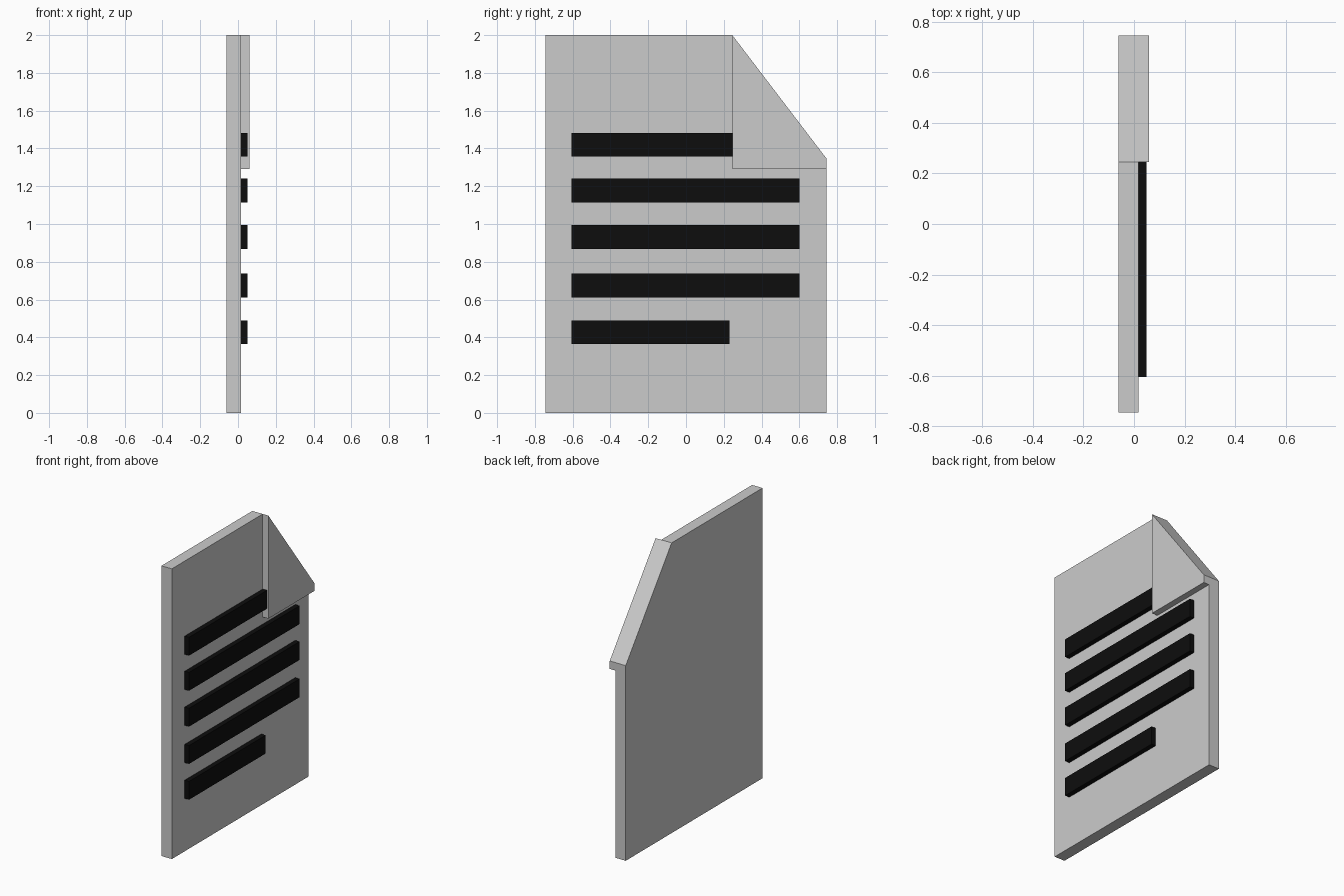
import bpy
import bmesh

cube = bpy.data.objects.get("Cube")
if cube:
    bpy.data.objects.remove(cube, do_unlink=True)


def material(name, rgb):
    m = bpy.data.materials.new(name)
    m.use_nodes = True
    color = (*rgb, 1.0)
    m.diffuse_color = color
    bsdf = next(n for n in m.node_tree.nodes if n.type == "BSDF_PRINCIPLED")
    bsdf.inputs["Base Color"].default_value = color
    return m


def slab(name, outline, x0, x1, mat):
    """Extrude a (y, z) outline from x0 to x1."""
    bm = bmesh.new()
    face = bm.faces.new([bm.verts.new((x0, y, z)) for y, z in outline])
    ext = bmesh.ops.extrude_face_region(bm, geom=[face], use_keep_orig=True)
    moved = [v for v in ext["geom"] if isinstance(v, bmesh.types.BMVert)]
    bmesh.ops.translate(bm, verts=moved, vec=(x1 - x0, 0, 0))
    bmesh.ops.recalc_face_normals(bm, faces=bm.faces)
    mesh = bpy.data.meshes.new(name)
    bm.to_mesh(mesh)
    bm.free()
    mesh.materials.append(mat)
    obj = bpy.data.objects.new(name, mesh)
    bpy.context.collection.objects.link(obj)
    return obj


paper = material("paper_grey", (0.6, 0.6, 0.6))
ink = material("ink_black", (0.004, 0.004, 0.004))

SIDE, TOP = 0.745, 2.0
FOLD_Y, CUT_Z, FOLD_Z = 0.245, 1.345, 1.29
BACK, FRONT, FOLD_FRONT, INK_FRONT = -0.062, 0.017, 0.06, 0.05

# Sheet with one clipped corner
slab("page", [(-SIDE, 0), (SIDE, 0), (SIDE, CUT_Z), (FOLD_Y, TOP), (-SIDE, TOP)],
     BACK, FRONT, paper)

# Folded corner lying on the sheet
slab("folded_corner",
     [(FOLD_Y, FOLD_Z), (SIDE, FOLD_Z), (SIDE, CUT_Z), (FOLD_Y, TOP)],
     FRONT, FOLD_FRONT, paper)

# Raised text lines: centre height and right end
LINE_START, HALF = -0.605, 0.063
lines = [(1.42, FOLD_Y), (1.178, 0.6), (0.931, 0.6), (0.674, 0.6), (0.427, 0.23)]
for i, (z, end) in enumerate(lines, 1):
    slab(f"text_line_{i}",
         [(LINE_START, z - HALF), (end, z - HALF), (end, z + HALF), (LINE_START, z + HALF)],
         FRONT, INK_FRONT, ink)
